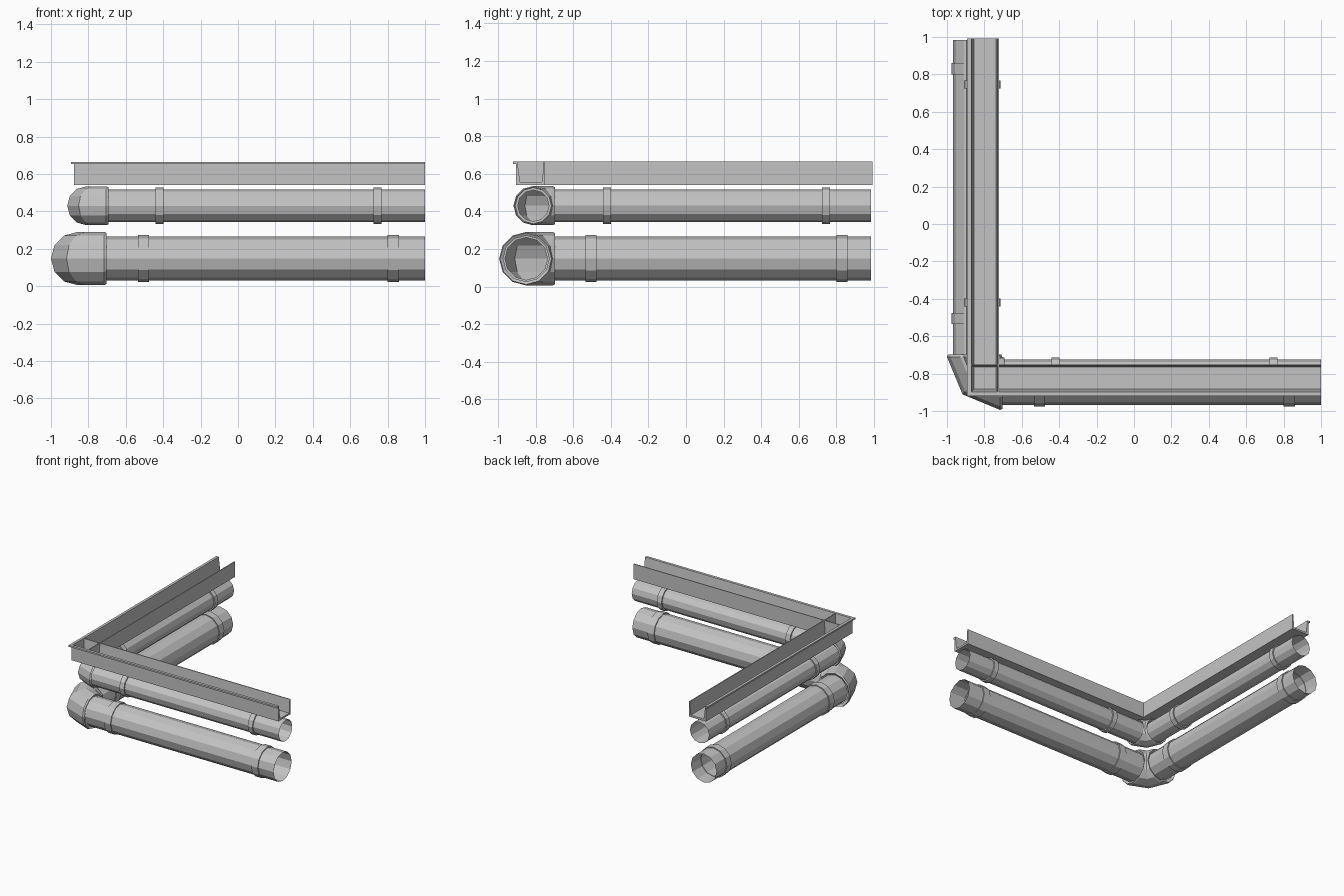
import bpy, bmesh, math
from mathutils import Vector

cube = bpy.data.objects.get("Cube")
if cube:
    bpy.data.objects.remove(cube, do_unlink=True)

SIDES = 12

grey = bpy.data.materials.new("plain_grey")
grey.use_nodes = True
grey.diffuse_color = (0.55, 0.55, 0.55, 1)
grey.node_tree.nodes["Principled BSDF"].inputs["Base Color"].default_value = grey.diffuse_color


def loft(name, loops, swap=False, cap=False, closed=False):
    """Skin a row of equal point loops; swap mirrors across the corner diagonal."""
    bm = bmesh.new()
    rows = []
    for loop in loops:
        rows.append([bm.verts.new((p[1], p[0], p[2]) if swap else p) for p in loop])
    pairs = list(zip(rows, rows[1:]))
    if closed:
        pairs.append((rows[-1], rows[0]))
    n = len(rows[0])
    for a, b in pairs:
        for i in range(n):
            j = (i + 1) % n
            bm.faces.new((a[i], a[j], b[j], b[i]))
    if cap:
        bm.faces.new(rows[0])
        bm.faces.new(rows[-1])
    bmesh.ops.remove_doubles(bm, verts=bm.verts, dist=0.0005)
    bmesh.ops.recalc_face_normals(bm, faces=bm.faces)
    mesh = bpy.data.meshes.new(name)
    bm.to_mesh(mesh)
    bm.free()
    mesh.materials.append(grey)
    obj = bpy.data.objects.new(name, mesh)
    bpy.context.scene.collection.objects.link(obj)


def ring(center, side, r):
    """Circle spanned by a horizontal direction and z."""
    c, s = Vector(center), Vector(side).normalized()
    steps = [2 * math.pi * i / SIDES for i in range(SIDES)]
    return [c + s * r * math.cos(a) + Vector((0, 0, r * math.sin(a))) for a in steps]


def arm_ring(t, center, z, r):
    return ring((t, center, z), (0, -1, 0), r)


def pipe_run(size, center, z, r, collar_r, collar_w, collars, ends):
    for swap, label in ((False, "front"), (True, "side")):
        loft(f"{size}_pipe_{label}",
             [arm_ring(t, center, z, r) for t in (-0.715, ends[swap])], swap)
        # clamp collars around the pipe
        for k, t in enumerate(collars):
            a, b = t - collar_w / 2, t + collar_w / 2
            inner = r - 0.004
            loft(f"{size}_collar_{label}_{k + 1}",
                 [arm_ring(a, center, z, inner), arm_ring(a, center, z, collar_r),
                  arm_ring(b, center, z, collar_r), arm_ring(b, center, z, inner)],
                 swap, closed=True)


def elbow(size, corner, z, r, pipe_r):
    """Mitred bend: three rings fanned about the inside corner."""
    cx, cy = corner
    d = r * math.sqrt(0.5)
    lip, bore = 0.012, r - 0.005
    loft(f"{size}_elbow", [
        ring((cx, cy - r, z), (0, -1, 0), pipe_r),
        ring((cx + lip, cy - r, z), (0, -1, 0), bore),
        ring((cx, cy - r, z), (0, -1, 0), r),
        ring((cx - d, cy - d, z), (-1, -1, 0), r),
        ring((cx - r, cy, z), (-1, 0, 0), r),
        ring((cx - r, cy + lip, z), (-1, 0, 0), bore),
        ring((cx - r, cy, z), (-1, 0, 0), pipe_r)])


# lower, wide pipe
pipe_run("large", -0.85, 0.148, 0.117, 0.125, 0.06, (-0.505, 0.83), (1.0, 0.985))
elbow("large", (-0.716, -0.71), 0.148, 0.142, 0.117)

# middle, narrow pipe
pipe_run("small", -0.812, 0.43, 0.087, 0.097, 0.042, (-0.42, 0.745), (1.0, 0.985))
elbow("small", (-0.705, -0.71), 0.43, 0.104, 0.087)

# open channel on top: tapered U profile with an outward lip
CHANNEL = [(-0.904, 0.54), (-0.75, 0.54), (-0.75, 0.665), (-0.757, 0.665),
           (-0.765, 0.555), (-0.883, 0.555), (-0.897, 0.665), (-0.904, 0.665)]
LIP = [(-0.919, 0.652), (-0.904, 0.652), (-0.904, 0.665), (-0.919, 0.665)]


def extrude(name, profile, shift, start, end, swap):
    loft(name, [[(t, y + shift, z) for y, z in profile] for t in (start, end)], swap, cap=True)


extrude("channel_front", CHANNEL, 0, -0.877, 1.0, False)
extrude("channel_side", CHANNEL, 0.027, -0.904, 0.993, True)
extrude("channel_lip_front", LIP, 0, -0.892, 1.0, False)
extrude("channel_lip_side", LIP, 0.027, -0.904, 0.993, True)
